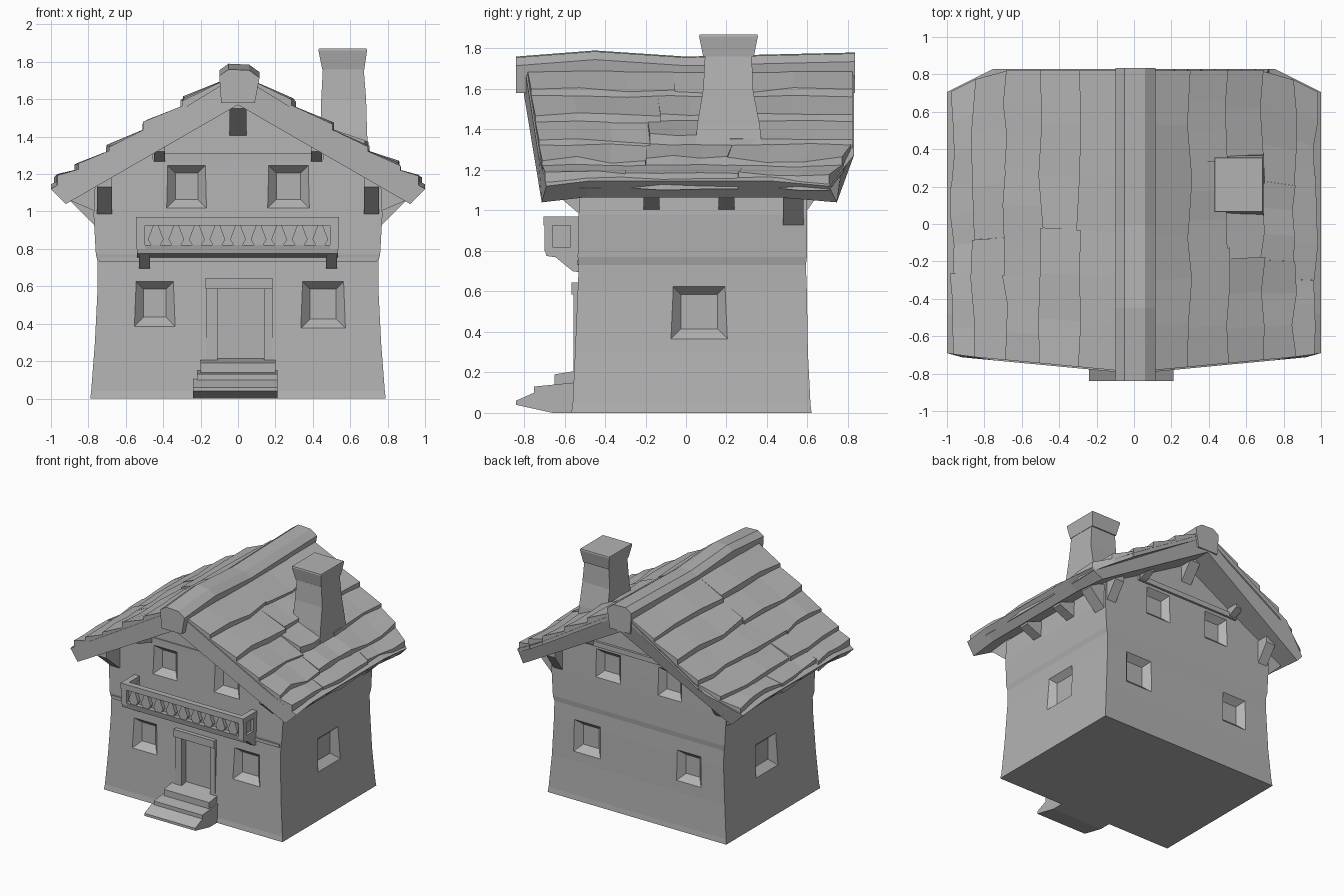
import bpy, bmesh, random

if "Cube" in bpy.data.objects:
    bpy.data.objects.remove(bpy.data.objects["Cube"])

random.seed(4)
grey = bpy.data.materials.new("plain grey")
grey.diffuse_color = (0.45, 0.45, 0.45, 1)
grey.use_nodes = True
grey.node_tree.nodes["Principled BSDF"].inputs["Base Color"].default_value = grey.diffuse_color


def build(name, lofts):
    """One flat-shaded object from closed lofts; each loft is a list of equal rings."""
    bm = bmesh.new()
    for rings in lofts:
        vs = [[bm.verts.new(p) for p in r] for r in rings]
        n = len(vs[0])
        for a, b in zip(vs, vs[1:]):
            for i in range(n):
                j = (i + 1) % n
                bm.faces.new((a[i], a[j], b[j], b[i]))
        bm.faces.new(vs[0])
        bm.faces.new(vs[-1])
    bmesh.ops.recalc_face_normals(bm, faces=bm.faces)
    me = bpy.data.meshes.new(name)
    bm.to_mesh(me)
    bm.free()
    me.materials.append(grey)
    ob = bpy.data.objects.new(name, me)
    bpy.context.collection.objects.link(ob)
    return ob


def rect(x0, x1, y0, y1, z):
    return [(x0, y0, z), (x1, y0, z), (x1, y1, z), (x0, y1, z)]


def box(x0, x1, y0, y1, z0, z1):
    return [rect(x0, x1, y0, y1, z0), rect(x0, x1, y0, y1, z1)]


def along_x(x0, x1, prof):
    return [[(x, y, z) for y, z in prof] for x in (x0, x1)]


def along_y(y0, y1, prof):
    return [[(x, y, z) for x, z in prof] for y in (y0, y1)]


# Walls: rings of half width, front, back, height, closing on the gable ridge
levels = [(.79, -.567, .62, .0), (.785, -.56, .615, .04), (.765, -.548, .602, .3),
          (.75, -.535, .597, .6), (.75, -.53, .592, .73), (.76, -.535, .597, .77),
          (.772, -.53, .597, .98), (.765, -.525, .595, 1.14), (.004, -.515, .585, 1.6)]
walls = build("walls", [[rect(-w, w, f, b, z) for w, f, b, z in levels]])

# Window and door recesses, tapered inward
SIDES = {"front": lambda u, d, z: (u, -d, z), "back": lambda u, d, z: (u, d, z),
         "right": lambda u, d, z: (d, u, z), "left": lambda u, d, z: (-d, u, z)}


def recess(side, u0, u1, z0, z1, wall, depth=.05, m=.045):
    put = SIDES[side]
    rings = []
    for d, k in ((wall + .04, -m * .8), (wall - depth, m)):
        rings.append([put(u, d, z) for u, z in ((u0 + k, z0 + k), (u1 - k, z0 + k),
                                                (u1 - k, z1 - k), (u0 + k, z1 - k))])
    return rings


cuts = [recess("front", -.13, .16, .2, .6, .535, .04, .015)]
for side, wl, wu in (("front", .54, .527), ("back", .597, .597)):
    cuts += [recess(side, -.55, -.34, .39, .63, wl), recess(side, .34, .57, .38, .63, wl),
             recess(side, -.38, -.17, 1.02, 1.25, wu), recess(side, .16, .38, 1.02, 1.25, wu)]
for side in ("right", "left"):
    cuts.append(recess(side, -.07, .2, .37, .63, .757))
cutter = build("recess_cutter", cuts)
cutter.hide_render = True
mod = walls.modifiers.new("recesses", "BOOLEAN")
mod.object = cutter
mod.operation = "DIFFERENCE"
mod.solver = "EXACT"
dg = bpy.context.evaluated_depsgraph_get()
dg.update()
carved = bpy.data.meshes.new_from_object(walls.evaluated_get(dg))
walls.modifiers.clear()
walls.data = carved
bpy.data.objects.remove(cutter)

# Door frame and belt beams
build("door_frame", [box(-.17, -.11, -.555, -.5, .2, .62), box(.14, .185, -.555, -.5, .2, .62),
                     box(-.175, .185, -.565, -.5, .585, .645)])
build("belt_beams", [box(-.74, .74, -.539, -.5, .73, .755),
                     box(-.46, .46, -.53, -.5, 1.27, 1.31), box(-.46, .46, .57, .61, 1.27, 1.31)])

# Front steps
build("front_steps", [
    along_x(-.24, .21, [(-.5, 0), (-.66, 0), (-.84, .04), (-.84, .06), (-.75, .1), (-.5, .11)]),
    along_x(-.22, .21, [(-.5, .05), (-.75, .05), (-.75, .13), (-.5, .155)]),
    along_x(-.2, .2, [(-.5, .1), (-.65, .1), (-.65, .19), (-.5, .215)])])


# Roof slab: one half per side, bowed along the eaves, ends drawn in towards the eaves
def top(x):
    return 1.73 - .61 * x


def y_front(x):
    return -(.8 - .095 * x - .3 * max(0, x - .95))


def y_back(x):
    return .83 - .5 * max(0, x - .75)


half = [(0, 1.57), (.92, 1.04), (1, 1.12), (.75, top(.75)), (0, 1.73)]
slabs = []
for s in (-1, 1):
    rings = []
    for t, bow in ((0, 0), (.15, .025), (.8, .025), (1, 0)):
        rings.append([(s * x, y_front(x) + (y_back(x) - y_front(x)) * t, z + bow * (x > .9))
                      for x, z in half])
    slabs.append(rings)
build("roof_slab", slabs)


# Shingle boards: overlapping wedge rows, each split at random along the roof
def board(s, x0, x1, a, b):
    rings = []
    lift = random.uniform(.035, .06)
    for k in range(4):
        t = a + (b - a) * k / 3
        low = min(x1 + random.uniform(-.015, .015), .985)
        up = lift + random.uniform(-.012, .012)
        pts = [(x0, top(x0) - .03), (low, top(low) - .03),
               (low, top(low) + up), (x0, top(x0) + .012)]
        rings.append([(s * x, y_front(x) + (y_back(x) - y_front(x)) * t, z) for x, z in pts])
    return rings


boards = []
rows = [.06, .3, .5, .69, .86, .975]
for s in (-1, 1):
    for x0, x1 in zip(rows, rows[1:]):
        n = random.choice((2, 3, 3))
        ends = [.005] + [(i + random.uniform(-.2, .2)) / n for i in range(1, n)] + [.995]
        for a, b in zip(ends, ends[1:]):
            boards.append(board(s, x0 - .02, x1, a, b))
build("roof_boards", boards)

# Ridge cap with wavy top
ridge = []
for y, h in ((-.84, 1.755), (-.45, 1.785), (0, 1.755), (.4, 1.765), (.835, 1.775)):
    ridge.append([(-.09, y, 1.58), (.09, y, 1.58), (.115, y, h - .04),
                  (.06, y, h), (-.05, y, h + .005), (-.1, y, h - .03)])
build("ridge_beam", [ridge])

# Knee brackets under the gable overhangs and eaves
brackets = []
for s, wall, out in ((-1, .5, .2), (1, .57, .12)):
    for x, z, w, h in ((0, 1.6, .045, .21), (-.42, 1.37, .03, .11), (.42, 1.37, .03, .11),
                       (-.715, 1.18, .04, .22), (.715, 1.18, .04, .22)):
        brackets.append(along_x(x - w, x + w, [(s * wall, z), (s * (wall + out), z),
                                               (s * (wall + out), z - .05), (s * wall, z - h)]))
for s in (-1, 1):
    for y, w, h in ((-.17, .04, .09), (.2, .04, .09), (.53, .05, .17)):
        brackets.append(along_y(y - w, y + w, [(s * .74, 1.14), (s * .9, 1.08),
                                               (s * .9, 1.06), (s * .76, 1.09 - h)]))
build("roof_brackets", brackets)

# Chimney shaft and flared cap
build("chimney", [[rect(.43, .7, .04, .38, 1.25), rect(.44, .69, .055, .365, 1.42),
                   rect(.445, .685, .085, .33, 1.6), rect(.455, .67, .095, .325, 1.79)]])
build("chimney_cap", [[rect(.45, .675, .085, .335, 1.76), rect(.43, .69, .065, .355, 1.86),
                       rect(.432, .688, .067, .353, 1.87)]])

# Balcony: floor, rails, posts, infill panels, balusters and supports
build("balcony_floor", [along_x(-.54, .535, [(-.5, .82), (-.7, .82), (-.69, .775), (-.5, .75)])])
build("balcony_rails", [box(-.545, .54, -.705, -.66, .925, .97),
                        box(-.545, -.5, -.68, -.5, .925, .97),
                        box(.495, .54, -.68, -.5, .925, .97)])
build("balcony_posts", [box(x - .022, x + .022, y - .02, y + .02, .8, .94)
                        for x in (-.52, .515) for y in (-.68, -.55)])
build("balcony_panels", [box(-.52, .515, -.665, -.65, .8, .94),
                         box(-.52, -.505, -.66, -.5, .8, .94),
                         box(.5, .515, -.66, -.5, .8, .94)])


def baluster(x, y):
    return [rect(x - w, x + w, y - .015, y + .015, z)
            for z, w in ((.81, .018), (.85, .042), (.93, .012))]


build("balcony_balusters", [baluster(-.44 + i * .11, -.68) for i in range(9)])
build("balcony_supports", [along_x(x - .03, x + .03, [(-.67, .79), (-.5, .79), (-.5, .69), (-.56, .7)])
                           for x in (-.5, .5)])
